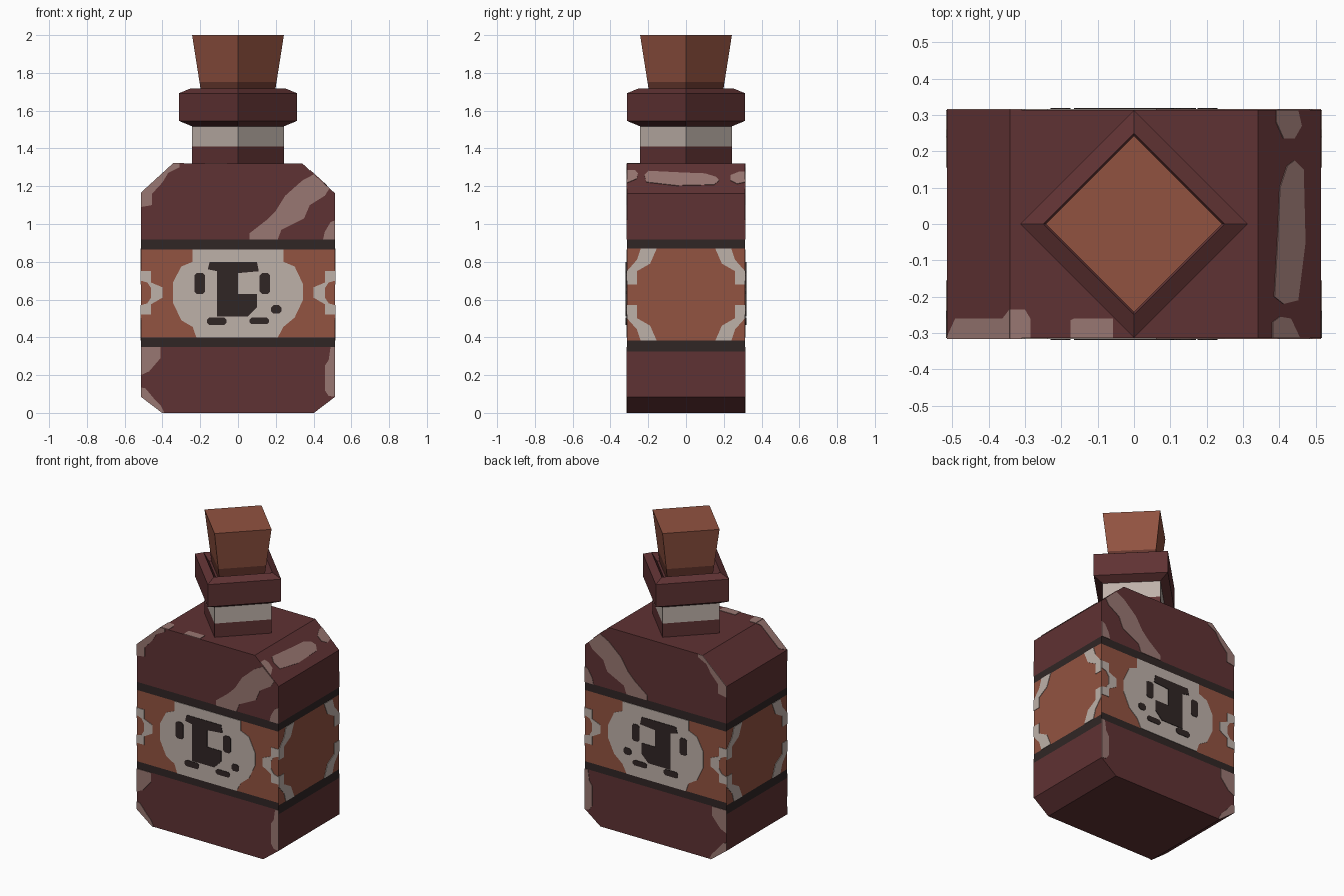
import bpy, bmesh
from mathutils import Vector

if "Cube" in bpy.data.objects:
    bpy.data.objects.remove(bpy.data.objects["Cube"])

W, D, TOP, T = 0.514, 0.313, 1.32, 0.003    # half width, half depth, shoulder height, plate thickness


def material(name, rgb):
    m = bpy.data.materials.new(name)
    lin = [((c / 255 + 0.055) / 1.055) ** 2.4 for c in rgb]
    m.diffuse_color = (*lin, 1)
    m.use_nodes = True
    m.node_tree.nodes["Principled BSDF"].inputs["Base Color"].default_value = m.diffuse_color
    return m


GLASS = material("dark red glass", (95, 50, 51))
SHINE = material("pale glass shine", (153, 119, 114))
LABEL = material("orange label", (146, 83, 65))
CREAM = material("cream paper", (190, 177, 169))
BLACK = material("black trim", (48, 38, 37))
CORK = material("cork", (145, 82, 64))
CORK_DARK = material("dark cork", (100, 54, 45))


def finish(name, bm, mats, mirror=""):
    bmesh.ops.recalc_face_normals(bm, faces=bm.faces)
    me = bpy.data.meshes.new(name)
    bm.to_mesh(me)
    bm.free()
    for m in mats:
        me.materials.append(m)
    ob = bpy.data.objects.new(name, me)
    bpy.context.collection.objects.link(ob)
    if mirror:
        mod = ob.modifiers.new("mirror", "MIRROR")
        mod.use_axis = ["X" in mirror, "Y" in mirror, False]
        mod.use_mirror_merge = False
    return ob


def loft(name, sections, mats, rule=None):
    """Stack four-cornered rings (z, corners), capped at both ends."""
    bm = bmesh.new()
    rings = [[bm.verts.new((x, y, z)) for x, y in pts] for z, pts in sections]
    bm.faces.new(rings[0])
    bm.faces.new(rings[-1])
    for a, b in zip(rings, rings[1:]):
        for i in range(4):
            j = (i + 1) % 4
            bm.faces.new((a[i], a[j], b[j], b[i]))
    bm.normal_update()
    if rule:
        for f in bm.faces:
            f.material_index = rule(f.calc_center_median().z, f.normal)
    return finish(name, bm, mats)


def rect(w):
    return [(-w, -D), (w, -D), (w, D), (-w, D)]


def diamond(r):
    return [(0, -r), (r, 0), (0, r), (-r, 0)]


def plates(name, shapes, place, normal, mat, mirror="", lift=T):
    """Thin painted patches: 2D outlines placed on a surface."""
    bm = bmesh.new()
    n = Vector(normal).normalized() * lift
    for pts in shapes:
        low = [bm.verts.new(Vector(place(a, b))) for a, b in pts]
        high = [bm.verts.new(v.co + n) for v in low]
        bm.faces.new(low)
        bm.faces.new(high)
        for i in range(len(pts)):
            j = (i + 1) % len(pts)
            bm.faces.new((low[i], low[j], high[j], high[i]))
    return finish(name, bm, [mat], mirror)


def front(a, b):
    return (a, -D, b)


def side(a, b):
    return (W, a, b)


def top(a, b):
    return (a, b, TOP)


def shoulder(a, b):      # sloped shoulder, addressed by x and y
    return (a, b, TOP - (abs(a) - 0.341) * 0.913)


def pill(x0, x1, z0, z1, c=0.012):
    return [(x0 + c, z0), (x1 - c, z0), (x1, z0 + c), (x1, z1 - c),
            (x1 - c, z1), (x0 + c, z1), (x0, z1 - c), (x0, z0 + c)]


# Bottle body with label and trim bands; bands sit slightly lower on the sides
def body_rule(z, n):
    if abs(n.z) > 0.3:
        return 0
    low, high, upper = (0.324, 0.382, 0.87) if abs(n.x) > 0.5 else (0.35, 0.398, 0.865)
    if low < z < high or upper < z < 0.918:
        return 2
    return 1 if high < z < upper else 0


levels = [0.085, 0.324, 0.35, 0.382, 0.398, 0.865, 0.87, 0.918, 1.162]
loft("bottle_body", [(0, rect(0.402))] + [(z, rect(W)) for z in levels] + [(TOP, rect(0.341))],
     [GLASS, LABEL, BLACK], body_rule)

# Neck with paper wrap
loft("neck", [(z, diamond(0.243)) for z in (TOP, 1.41, 1.53)], [GLASS, CREAM],
     lambda z, n: int(z > 1.41))

# Collar with a recessed mouth
loft("collar", [(1.517, diamond(0.243)), (1.546, diamond(0.313)), (1.692, diamond(0.313)),
                (1.718, diamond(0.25)), (1.67, diamond(0.21))], [GLASS])

# Cork stopper
loft("cork_stopper", [(1.665, diamond(0.19)), (1.752, diamond(0.204)), (2.0, diamond(0.243))],
     [CORK, CORK_DARK], lambda z, n: int(z < 1.75))

# Painted shine on front and back
plates("glass_shine", [
    [(-W, 1.09), (-.455, 1.10), (-.455, 1.16), (-.40, 1.22), (-.37, 1.27), (-.31, 1.30),
     (-.31, TOP), (-.341, TOP), (-W, 1.162)],
    [(.06, .918), (.06, .95), (.15, 1.02), (.20, 1.07), (.25, 1.15), (.34, 1.23), (.40, 1.262),
     (.484, 1.188), (.46, 1.15), (.38, 1.10), (.35, 1.03), (.23, .97), (.21, .918)],
    [(.45, .918), (.46, .96), (.49, 1.01), (W, 1.02), (W, .918)],
    [(-W, .35), (-.41, .35), (-.41, .29), (-.47, .22), (-W, .20)],
    [(-W, .135), (-.49, .13), (-.44, .07), (-.41, .04), (-.39, 0), (-.402, 0), (-W, .085)],
    [(W, .35), (.49, .35), (.48, .28), (.46, .25), (.46, .12), (.48, .09), (W, .085)],
], front, (0, -1, 0), SHINE, "Y")

# Shine on the shoulders and top
plates("right_shoulder_shine", [
    [(.385, -.20), (.41, -.22), (.45, -.21), (.47, -.05), (.465, .15), (.44, .175), (.42, .16),
     (.40, .10), (.395, -.02)],
    [(.39, D), (.39, .28), (.41, .235), (.44, .235), (.46, .27), (.45, D)],
    [(.38, -D), (.38, -.27), (.40, -.255), (.43, -.26), (.455, -D)],
], shoulder, (.158, 0, .173), SHINE)
plates("left_shoulder_shine", [[(-W, -D), (-.341, -D), (-.341, -.235), (-.36, -.26), (-.49, -.26)]],
       shoulder, (-.158, 0, .173), SHINE)
plates("top_shine", [
    [(-.341, -D), (-.341, -.235), (-.30, -.235), (-.285, -.26), (-.285, -D)],
    [(-.175, -D), (-.175, -.265), (-.165, -.26), (-.058, -.26), (-.058, -D)],
], top, (0, 0, 1), SHINE)

# Label: round paper patch, edge rings and corner arcs
plates("label_patch", [
    [(-.24, .865), (.24, .865), (.24, .80), (.30, .775), (.345, .68), (.345, .60), (.30, .505),
     (.24, .455), (.21, .398), (-.22, .398), (-.24, .455), (-.30, .49), (-.345, .585),
     (-.345, .69), (-.30, .775), (-.24, .80)]],
    front, (0, -1, 0), CREAM, "Y")
plates("label_edge_rings", [
    [(W, .75), (.46, .75), (.46, .69), (.40, .665), (.40, .61), (.46, .575), (.46, .52), (W, .52),
     (W, .57), (.48, .58), (.46, .61), (.46, .66), (.48, .69), (W, .70)]],
    front, (0, -1, 0), CREAM, "XY")
arc = [(D, .68), (.26, .68), (.26, .75), (.19, .79), (.155, .87), (.24, .87), (.26, .81), (D, .75)]
plates("label_corner_arcs", [arc, [(y, 1.252 - z) for y, z in arc]],
       side, (1, 0, 0), CREAM, "XY")

# Abstract ornament on the paper patch
plates("label_ornament", [
    [(-.16, .76), (-.15, .80), (.10, .80), (.11, .75), (0, .74), (0, .63), (.10, .63), (.10, .56),
     (.05, .51), (-.11, .51), (-.11, .75)],
    pill(-.23, -.175, .63, .74), pill(.115, .17, .63, .74), pill(-.165, -.06, .465, .505),
    pill(.06, .165, .47, .505), pill(.175, .23, .525, .57)],
    front, (0, -1, 0), BLACK, "Y", 2 * T)
